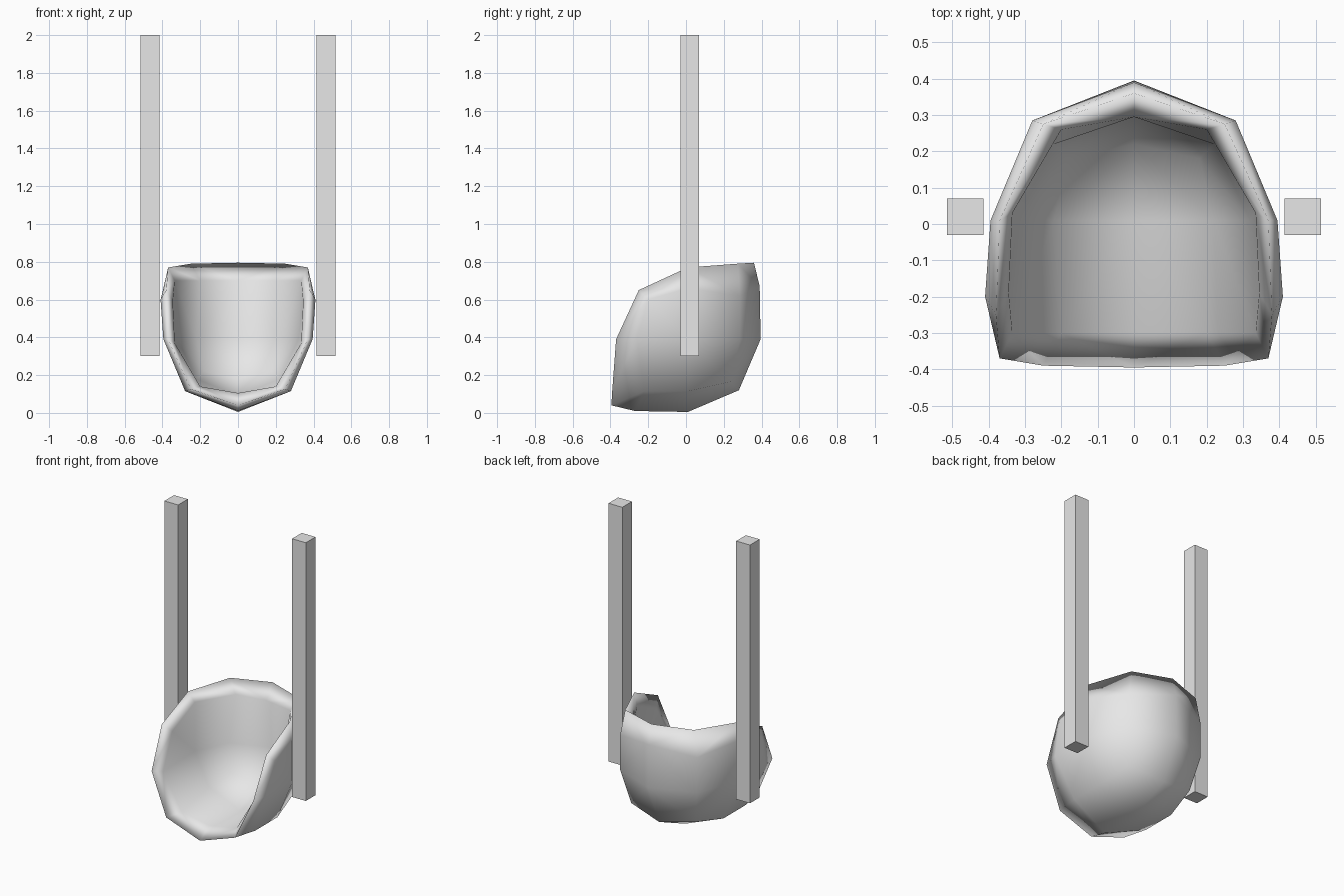
import bpy, bmesh

if "Cube" in bpy.data.objects:
    bpy.data.objects.remove(bpy.data.objects["Cube"])

grey = bpy.data.materials.new("plain grey")
grey.diffuse_color = (0.8, 0.8, 0.8, 1)
grey.use_nodes = True
grey.node_tree.nodes["Principled BSDF"].inputs["Base Color"].default_value = grey.diffuse_color


def flip(p):
    """Reflect a right-hand point across the bowl's tilted plane of symmetry."""
    return (p[0], 0.4 - p[2], 0.4 - p[1])


def make_object(name, bm, smooth):
    bmesh.ops.recalc_face_normals(bm, faces=bm.faces)
    for f in bm.faces:
        f.smooth = smooth
    mesh = bpy.data.meshes.new(name)
    bm.to_mesh(mesh)
    bm.free()
    mesh.materials.append(grey)
    ob = bpy.data.objects.new(name, mesh)
    bpy.context.collection.objects.link(ob)
    return ob


# Each shell: back rim middle, back centre, heel middle, back corner,
# back-side edge, heel corner, side centre, side rim, side rim peak
OUTER = [(0, .39, .67), (0, .395, .39), (0, .28, .12), (.28, .285, .62),
         (.28, .285, .39), (.235, .235, .165), (.395, .01, .39),
         (.395, .01, .66), (.41, -.2, .6)]
INNER = [(0, .295, .70), (0, .31, .39), (0, .22, .18), (.2, .26, .70),
         (.22, .22, .39), (.18, .18, .22), (.32, .01, .39),
         (.335, .03, .70), (.345, -.19, .59)]
# Crest of the rim: back middle, back corner, side, side peak
CREST = [(0, .36, .795), (.25, .275, .79), (.37, .01, .77), (.38, -.25, .65)]

# Points 9-13 are the flipped copies of points 0, 1, 3, 4, 7
SHELL_FACES = [(0, 3, 4, 1), (1, 4, 5, 2), (2, 5, 12, 10), (10, 12, 11, 9),
               (4, 3, 7, 6), (5, 4, 6, 12), (12, 6, 13, 11), (6, 7, 8, 13)]
RIM_LOOP = [0, 3, 7, 8, 13, 11, 9]

# Bowl: two thick-walled shells joined by a rounded rim, both halves
bm = bmesh.new()
crest = CREST + [flip(p) for p in CREST[2::-1]]
for side in (1, -1):
    def verts(points):
        return [bm.verts.new((side * x, y, z)) for x, y, z in points]

    rim = verts(crest)
    for shell in (OUTER, INNER):
        v = verts(shell + [flip(shell[i]) for i in (0, 1, 3, 4, 7)])
        for face in SHELL_FACES:
            bm.faces.new([v[i] for i in face])
        loop = [v[i] for i in RIM_LOOP]
        for i in range(6):
            bm.faces.new((loop[i], loop[i + 1], rim[i + 1], rim[i]))
bmesh.ops.remove_doubles(bm, verts=bm.verts, dist=0.001)
make_object("bowl_seat", bm, True)

# Hanging bars on both sides
for side, name in ((-1, "left_bar"), (1, "right_bar")):
    bm = bmesh.new()
    bmesh.ops.create_cube(bm, size=1)
    bmesh.ops.scale(bm, vec=(.1, .1, 1.7), verts=bm.verts)
    bmesh.ops.translate(bm, vec=(side * .465, .02, 1.15), verts=bm.verts)
    make_object(name, bm, False)
